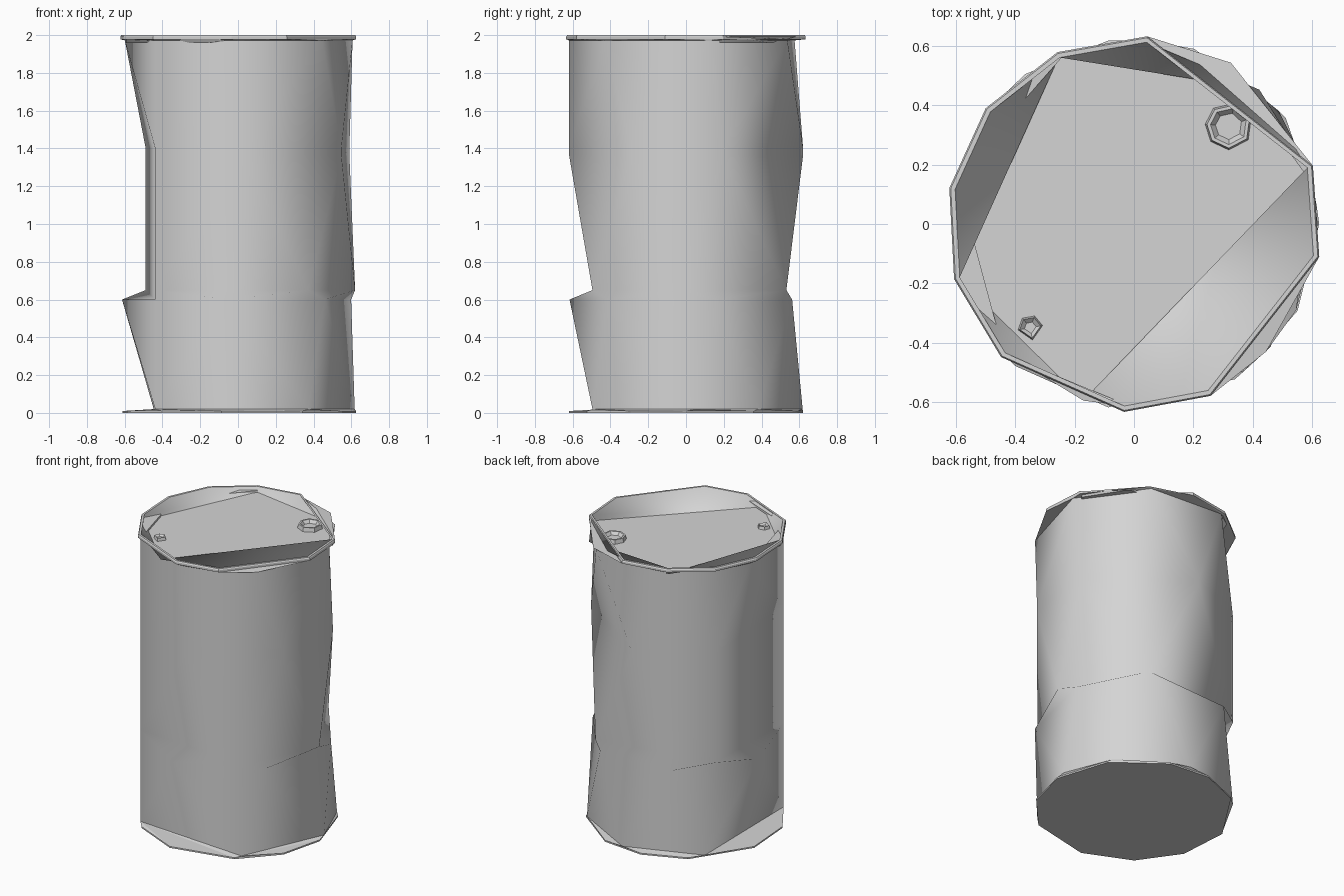
import bpy, bmesh
from math import cos, sin, radians
from mathutils import Vector

cube = bpy.data.objects.get("Cube")
if cube:
    bpy.data.objects.remove(cube)

steel = bpy.data.materials.new("grey_steel")
steel.use_nodes = True
GREY = (0.66, 0.66, 0.66, 1)
steel.diffuse_color = GREY
steel.node_tree.nodes["Principled BSDF"].inputs["Base Color"].default_value = GREY


def stitch(bm, low, high):
    """Join two rings of (angle, vertex) with triangles, stepping by angle."""
    a = low + [(low[0][0] + 360, low[0][1])]
    b = high + [(high[0][0] + 360, high[0][1])]
    i = j = 0
    while i < len(low) or j < len(high):
        step_low = j == len(high) or (i < len(low) and a[i + 1][0] <= b[j + 1][0])
        if step_low:
            tri = (a[i][1], a[i + 1][1], b[j][1])
            i += 1
        else:
            tri = (a[i][1], b[j + 1][1], b[j][1])
            j += 1
        bm.faces.new(tri)


def shell(name, rings, shade=None, cap_low=False, cap_high=False, at=(0, 0)):
    """Skin a stack of rings, each given as (radius, height, corner angles).
    shade rounds the skin like a cone: (outward lean, upward lean) of normals."""
    bm = bmesh.new()
    loops = []
    for r, z, angles in rings:
        loops.append([(t, bm.verts.new((at[0] + r * cos(radians(t)),
                                        at[1] + r * sin(radians(t)), z)))
                      for t in sorted(angles)])
    for low, high in zip(loops, loops[1:]):
        stitch(bm, low, high)
    if cap_low:
        bm.faces.new([v for _, v in reversed(loops[0])])
    if cap_high:
        bm.faces.new([v for _, v in loops[-1]])
    mesh = bpy.data.meshes.new(name)
    bm.to_mesh(mesh)
    bm.free()
    if shade:
        out, up = shade
        mesh.shade_smooth()
        mesh.normals_split_custom_set_from_vertices(
            [Vector((v.co.x * out, v.co.y * out, R * up)).normalized()
             for v in mesh.vertices])
    mesh.materials.append(steel)
    obj = bpy.data.objects.new(name, mesh)
    bpy.context.collection.objects.link(obj)


# Dented drum wall, each ring with its own uneven corners
R = 0.62
foot = [5, 38, 85, 136, 225, 307]
low_rib = [15, 65, 115, 172, 225, 264, 318]
waist = [0, 59, 142, 225, 307]
high_rib = [18, 91, 142, 225, 273, 332]
neck = [12, 60, 112, 165, 225, 270, 316]
shell("drum_wall", [
    (R, 0.02, foot), (R, 0.60, low_rib), (R, 0.65, waist),
    (R, 1.365, high_rib), (R, 1.40, high_rib), (R, 1.972, neck)], shade=(1, 0))

# Bottom rim and base
base = [0, 35, 71, 98, 126, 168, 200, 230, 262, 303, 332]
shell("bottom_rim", [(R + 0.005, 0, base), (R + 0.005, 0.01, base), (R, 0.02, foot)],
      cap_low=True)

# Top rim, with one corner folded down at the back
rim = [18, 86, 114, 142, 169, 197, 225, 267, 294, 350]
folded = rim + [59]
shell("top_rim", [(R, 1.972, neck), (R + 0.015, 1.978, folded),
                  (R + 0.015, 1.992, rim), (R + 0.01, 2.0, rim), (R - 0.005, 2.0, rim)])

# Recessed lid and its sloping inner wall
lid = [18, 47, 114, 197, 254]
shell("lid_wall", [(R - 0.005, 2.0, rim), (R, 1.958, lid)], shade=(-1, 0.6))
shell("lid", [(R, 1.958, lid)], cap_high=True)

# Filler caps
large = [20, 75, 130, 175, 220, 270, 325]
shell("large_cap", [(0.08, 1.958, large), (0.074, 1.985, large),
                    (0.062, 1.985, large), (0.045, 1.965, large)],
      cap_high=True, at=(0.32, 0.33))
small = [10, 70, 130, 190, 280]
shell("small_cap", [(0.042, 1.958, small), (0.036, 1.978, small),
                    (0.02, 1.966, small)],
      cap_high=True, at=(-0.35, -0.35))
